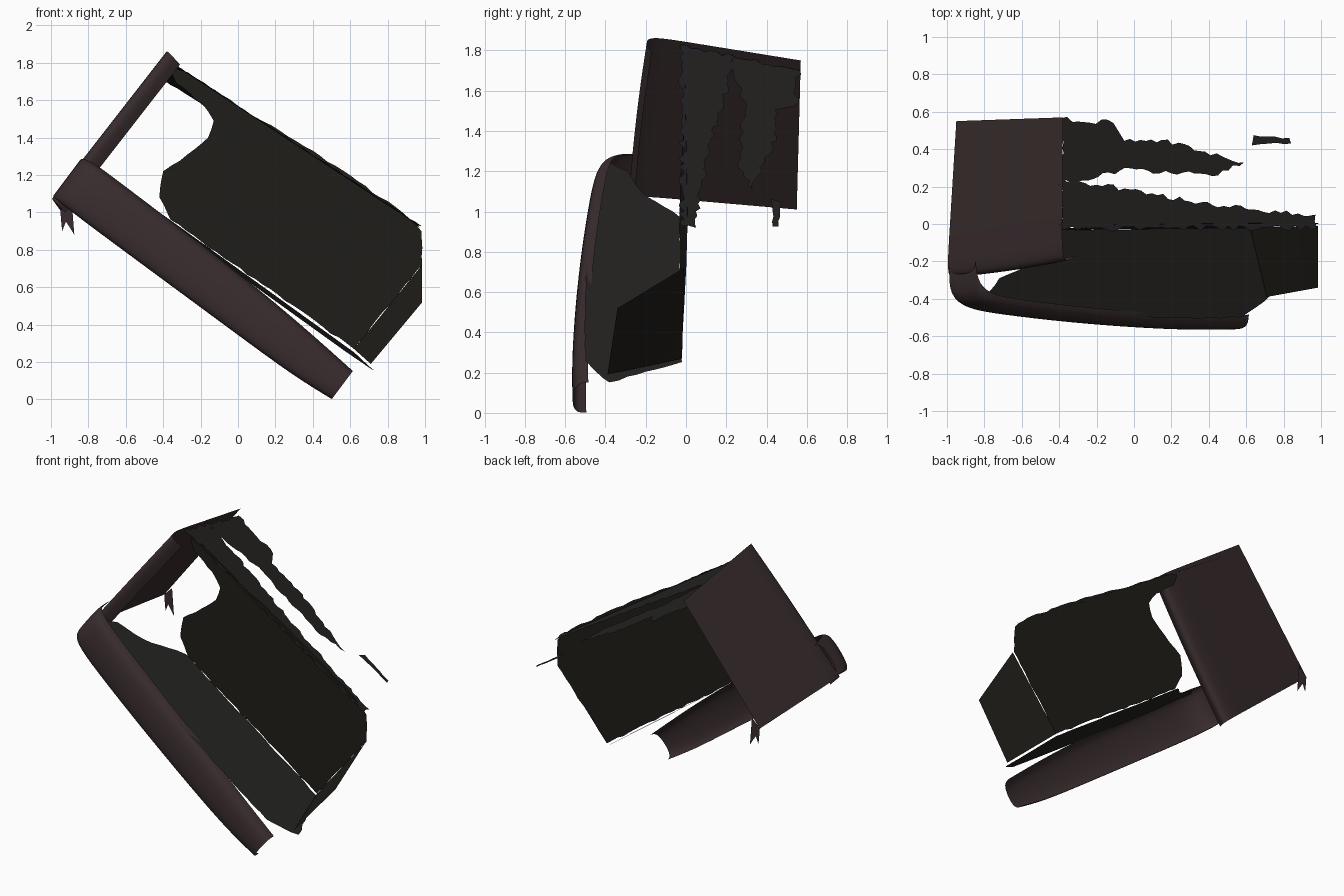
import bpy, bmesh, random
from mathutils import Vector

if "Cube" in bpy.data.objects:
    bpy.data.objects.remove(bpy.data.objects["Cube"])

random.seed(4)


def material(name, rgb):
    m = bpy.data.materials.new(name)
    m.diffuse_color = (*rgb, 1)
    m.use_nodes = True
    m.node_tree.nodes["Principled BSDF"].inputs["Base Color"].default_value = m.diffuse_color
    return m


LEATHER = material("plum_brown", (0.040, 0.025, 0.026))
DARK = material("dark_olive", (0.014, 0.012, 0.009))
GREY = material("dark_grey", (0.017, 0.016, 0.015))


def finish(name, bm, mat):
    me = bpy.data.meshes.new(name)
    bm.to_mesh(me)
    bm.free()
    ob = bpy.data.objects.new(name, me)
    bpy.context.collection.objects.link(ob)
    me.materials.append(mat)
    for p in me.polygons:
        p.use_smooth = True
    return ob


def loft(name, sections, mat):
    """Open smooth skin across a list of equal-length point rows."""
    bm = bmesh.new()
    rows = [[bm.verts.new(p) for p in s] for s in sections]
    for a, b in zip(rows, rows[1:]):
        for i in range(len(a) - 1):
            bm.faces.new((a[i], a[i + 1], b[i + 1], b[i]))
    ob = finish(name, bm, mat)
    sub = ob.modifiers.new("smooth", 'SUBSURF')
    sub.levels = sub.render_levels = 2
    sub.boundary_smooth = 'PRESERVE_CORNERS'
    return ob


def sheet(name, outline, place, mat, rough=0.008, step=0.05):
    """Thin torn sheet: 2D outline with a ragged edge, placed in 3D."""
    bm = bmesh.new()
    verts = []
    for p, q in zip(outline, outline[1:] + outline[:1]):
        p, q = Vector(p), Vector(q)
        d = q - p
        n = Vector((-d.y, d.x)).normalized()
        k = max(1, round(d.length / step))
        for i in range(k):
            off = random.uniform(-rough, rough) if i else 0
            r = p + d * i / k + n * off
            verts.append(bm.verts.new(place(r.x, r.y)))
    f = bm.faces.new(verts)
    bmesh.ops.triangulate(bm, faces=[f])
    return finish(name, bm, mat)


# Side panel with a folded front border
rows = []
for i in range(6):
    t = i / 5
    back = Vector((-0.95, 0.55, 1.01)).lerp(Vector((-0.38, 0.57, 1.75)), t)
    front = Vector((-1.0, -0.26, 1.08)).lerp(Vector((-0.385, -0.17, 1.87)), t)
    front.y -= 0.04 * t * (1 - t)
    rows.append([back, back.lerp(front, 0.35), back.lerp(front, 0.7),
                 back.lerp(front, 0.95), front + Vector((0.01, -0.02, -0.01)),
                 front + Vector((0.035, -0.03, -0.035)),
                 front + Vector((0.075, 0.0, -0.08))])
loft("side_panel", rows, LEATHER)

# Rounded front rail, starting with its turned-in left end
rail = []
for x, z, y, w in [(-0.985, 1.09, -0.27, 0.23), (-0.995, 1.085, -0.38, 0.26),
                   (-0.95, 1.045, -0.455, 0.285), (-0.78, 0.915, -0.485, 0.285),
                   (-0.4, 0.635, -0.53, 0.28), (0.0, 0.34, -0.56, 0.265),
                   (0.3, 0.12, -0.57, 0.235), (0.5, 0.0, -0.565, 0.19)]:
    rail.append([(x + 0.6 * w * s, y + dy, z + 0.8 * w * s) for s, dy in
                 [(0.02, 0.07), (0.0, 0.03), (0.15, 0.005), (0.45, 0.0),
                  (0.8, 0.01), (0.97, 0.035), (1.0, 0.08)]])
loft("front_rail", rail, LEATHER)

# Seat surface
sheet("seat", [(-0.80, -0.39), (-0.72, -0.29), (-0.57, -0.22), (-0.46, -0.11),
               (-0.38, -0.03), (0.62, -0.02), (0.73, -0.38), (0.66, -0.44),
               (0.57, -0.50), (0.0, -0.50), (-0.5, -0.46)],
      lambda x, y: (x, y, 0.70 - 0.72 * x + 0.06 * y), GREY, 0.006)

# Backrest with the torn hole at its left end
sheet("backrest", [(-0.36, 1.78), (-0.27, 1.75), (0.0, 1.57), (0.4, 1.33),
                   (0.88, 1.0), (0.98, 0.90), (0.985, 0.72),
                   (0.62, 0.27), (-0.36, 0.96), (-0.42, 1.08), (-0.40, 1.22),
                   (-0.27, 1.31), (-0.16, 1.40), (-0.13, 1.49), (-0.19, 1.58),
                   (-0.33, 1.69)],
      lambda x, z: (x, -0.05 + 0.03 * (x + z), z), DARK, 0.005)

# Inner face of the far arm
arm = []
for i in range(5):
    t = i / 4
    rear = Vector((0.62, -0.02, 0.27)).lerp(Vector((0.985, -0.01, 0.72)), t)
    front = Vector((0.71, -0.39, 0.19)).lerp(Vector((0.985, -0.34, 0.52)), t)
    arm.append([rear, rear.lerp(front, 0.33), rear.lerp(front, 0.75), front])
loft("far_arm", arm, DARK)


# Torn remains of the surface along the top of the back
def top(x, y):
    return (x, y, 1.565 - 0.655 * x - 0.21 * y)


sheet("top_strip_near", [(-0.39, -0.03), (0.98, -0.02), (0.97, 0.05),
                         (0.6, 0.08), (0.3, 0.12), (-0.05, 0.19),
                         (-0.2, 0.21), (-0.39, 0.24)], top, GREY, 0.015, 0.03)
sheet("top_strip_far", [(-0.39, 0.22), (-0.22, 0.24), (-0.05, 0.30), (0.2, 0.27),
                        (0.45, 0.26), (0.59, 0.33), (0.35, 0.39), (0.15, 0.45),
                        (-0.08, 0.44), (-0.2, 0.49), (-0.11, 0.54),
                        (-0.39, 0.565)], top, GREY, 0.015, 0.03)
sheet("top_scrap", [(0.63, 0.42), (0.72, 0.43), (0.84, 0.43), (0.83, 0.46),
                    (0.64, 0.475)], top, GREY, 0.006, 0.04)

# Ragged tag at the lower back corner
sheet("corner_tag", [(-0.95, 1.01), (-0.89, 1.07), (-0.90, 0.98), (-0.875, 0.88),
                     (-0.92, 0.95), (-0.94, 0.90)],
      lambda x, z: (x, 0.55, z), LEATHER, 0.003)
